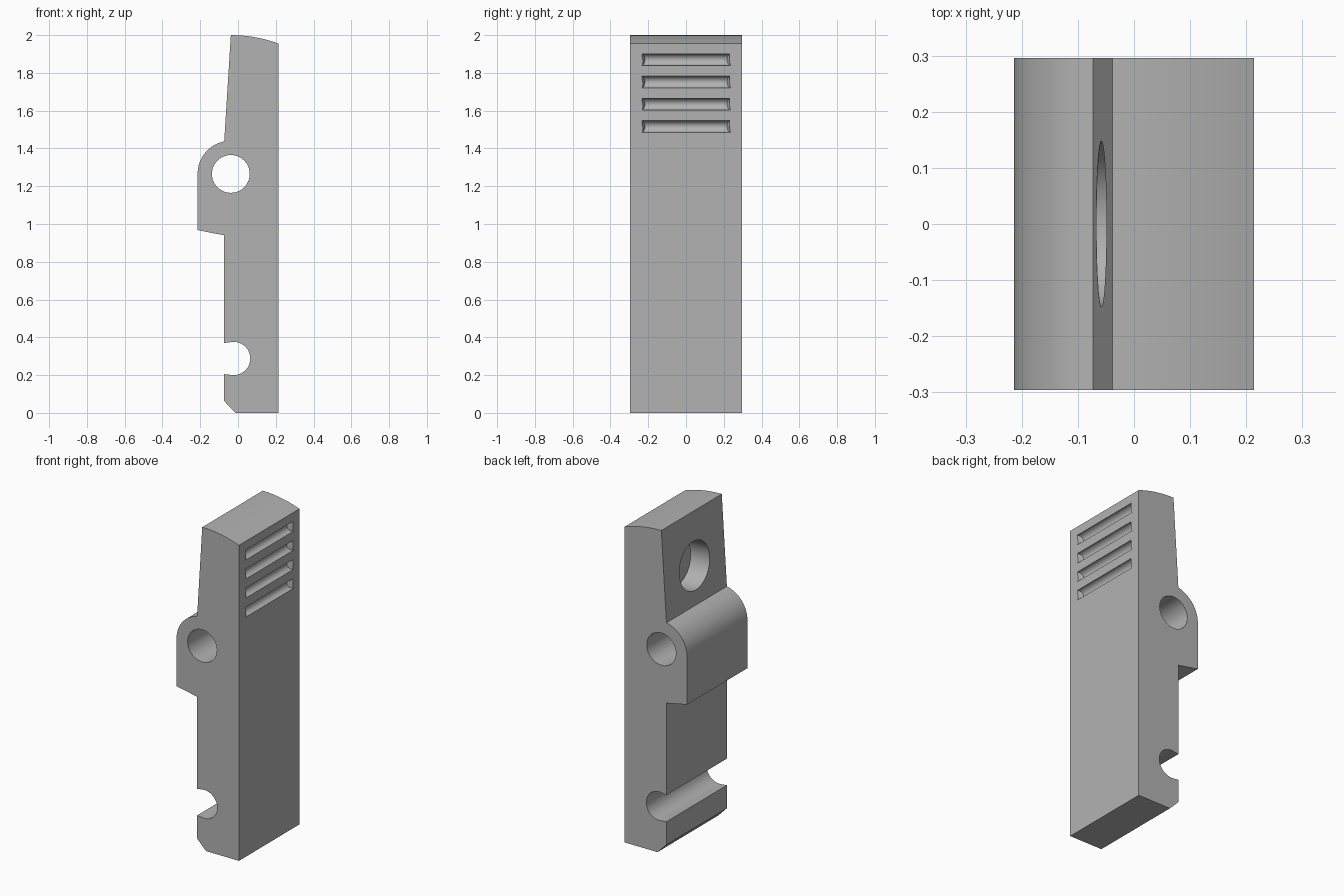
import bpy, bmesh, math
from mathutils import Matrix

if "Cube" in bpy.data.objects:
    bpy.data.objects.remove(bpy.data.objects["Cube"])

HALF_W = 0.296          # half width along y
PIVOT = (-0.038, 1.265)

grey = bpy.data.materials.new("plain grey")
grey.diffuse_color = (0.45, 0.45, 0.45, 1)
grey.use_nodes = True
grey.node_tree.nodes["Principled BSDF"].inputs["Base Color"].default_value = grey.diffuse_color


def arc(cx, cz, r, a0, a1, n):
    """Points on an arc in the xz plane, angles in degrees."""
    angles = [math.radians(a0 + (a1 - a0) * i / n) for i in range(n + 1)]
    return [(cx + r * math.cos(a), cz + r * math.sin(a)) for a in angles]


def make_object(name, bm):
    bmesh.ops.recalc_face_normals(bm, faces=bm.faces)
    mesh = bpy.data.meshes.new(name)
    bm.to_mesh(mesh)
    bm.free()
    mesh.materials.append(grey)
    obj = bpy.data.objects.new(name, mesh)
    bpy.context.collection.objects.link(obj)
    return obj


def extrude_profile(name, points, half):
    bm = bmesh.new()
    face = bm.faces.new([bm.verts.new((x, -half, z)) for x, z in points])
    ext = bmesh.ops.extrude_face_region(bm, geom=[face])
    for v in ext["geom"]:
        if isinstance(v, bmesh.types.BMVert):
            v.co.y = half
    return make_object(name, bm)


def cut(target, cutter):
    mod = target.modifiers.new("cut", "BOOLEAN")
    mod.operation = "DIFFERENCE"
    mod.solver = "EXACT"
    mod.object = cutter
    bpy.context.view_layer.objects.active = target
    bpy.ops.object.modifier_apply(modifier=mod.name)
    bpy.data.objects.remove(cutter, do_unlink=True)


# Body: side outline with chamfered foot, round notch, pivot boss and curved top
top_r = 0.735
end = math.degrees(math.acos((0.214 - PIVOT[0]) / top_r))
outline = [(0.214, 0), (-0.012, 0), (-0.073, 0.062), (-0.073, 0.205)]
outline += arc(-0.023, 0.288, 0.088, -100, 100, 32)
outline += [(-0.073, 0.37), (-0.073, 0.94), (-0.214, 0.968)]
outline += arc(PIVOT[0], PIVOT[1], 0.176, 180, 101.5, 20)
outline += arc(PIVOT[0], PIVOT[1], top_r, 90, end, 12)
body = extrude_profile("lever_body", outline, HALF_W)

# Pivot hole straight through the boss
cut(body, extrude_profile("pivot_cutter", arc(*PIVOT, 0.1, 0, 352.5, 47), 0.5))

# Blind round pocket in the sloping face, square to that face
bm = bmesh.new()
tilt = math.atan2(0.036, 0.563)
bmesh.ops.create_cone(bm, cap_ends=True, segments=48, radius1=0.148, radius2=0.148,
                      depth=0.26,
                      matrix=Matrix.Translation((-0.058, 0, 1.675))
                      @ Matrix.Rotation(math.pi / 2 + tilt, 4, "Y"))
cut(body, make_object("pocket_cutter", bm))

# Four rounded grip grooves with slightly tapered ends
for i in range(4):
    z = 1.87 - i * 0.118
    groove = extrude_profile("groove_cutter", arc(0.214, z, 0.031, 90, 270, 16)
                             + [(0.24, z - 0.031), (0.24, z + 0.031)], 0.236)
    for v in groove.data.vertices:
        depth = max(0, 0.214 - v.co.x)
        v.co.y -= math.copysign(0.6 * depth, v.co.y)
    cut(body, groove)

# Smooth curves, crisp edges
bpy.ops.object.select_all(action="DESELECT")
body.select_set(True)
bpy.context.view_layer.objects.active = body
bpy.ops.object.shade_smooth_by_angle(angle=math.radians(25))
